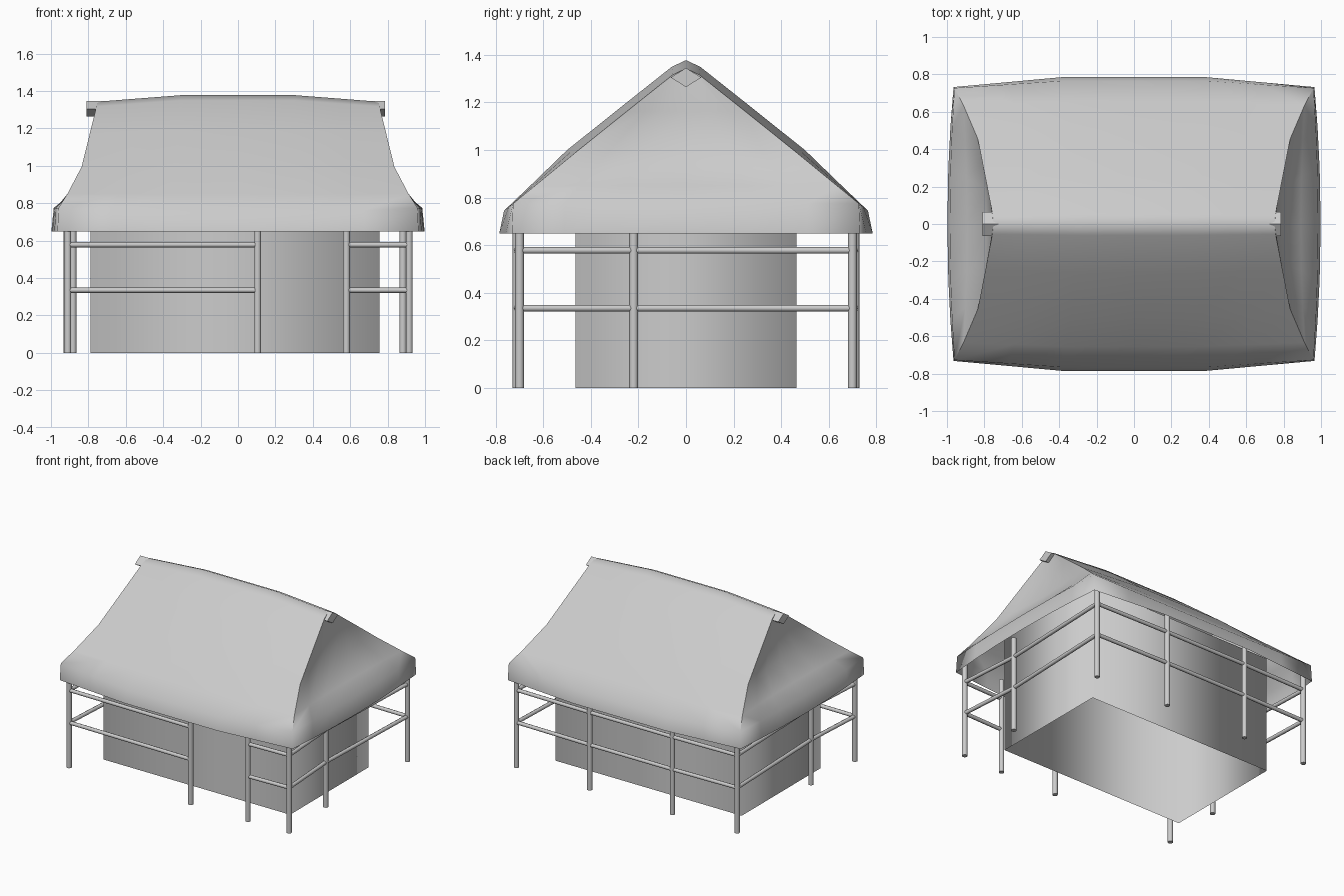
import bpy, bmesh, math
from mathutils import Vector

cube = bpy.data.objects.get("Cube")
if cube:
    bpy.data.objects.remove(cube, do_unlink=True)

grey = bpy.data.materials.new("plain_grey")
grey.use_nodes = True
grey.diffuse_color = (0.6, 0.6, 0.6, 1)
grey.node_tree.nodes["Principled BSDF"].inputs["Base Color"].default_value = (0.6, 0.6, 0.6, 1)


def finish(name, bm, angle=40):
    bmesh.ops.remove_doubles(bm, verts=bm.verts, dist=0.0005)
    bmesh.ops.recalc_face_normals(bm, faces=bm.faces)
    mesh = bpy.data.meshes.new(name)
    bm.to_mesh(mesh)
    bm.free()
    mesh.materials.append(grey)
    obj = bpy.data.objects.new(name, mesh)
    bpy.context.collection.objects.link(obj)
    bpy.ops.object.select_all(action='DESELECT')
    obj.select_set(True)
    bpy.context.view_layer.objects.active = obj
    bpy.ops.object.shade_smooth_by_angle(angle=math.radians(angle))
    return obj


def rod(name, a, b, radius, sides=10):
    a, b = Vector(a), Vector(b)
    bm = bmesh.new()
    bmesh.ops.create_cone(bm, cap_ends=True, segments=sides, radius1=radius,
                          radius2=radius, depth=(b - a).length)
    turn = (b - a).to_track_quat('Z', 'Y').to_matrix().to_4x4()
    bmesh.ops.transform(bm, matrix=turn, verts=bm.verts)
    bmesh.ops.translate(bm, vec=(a + b) / 2, verts=bm.verts)
    return finish(name, bm, 50)


def grid(bm, rows):
    rows = [[bm.verts.new(p) for p in row] for row in rows]
    for low, high in zip(rows, rows[1:]):
        for i in range(len(low) - 1):
            bm.faces.new((low[i], low[i + 1], high[i + 1], high[i]))


# Walls: a sleeve open at floor and roof, with softly shaded corners
bm = bmesh.new()
bmesh.ops.create_cube(bm, size=1)
bmesh.ops.delete(bm, geom=[f for f in bm.faces if abs(f.normal.z) > 0.5], context='FACES_ONLY')
bmesh.ops.scale(bm, vec=(1.545, 0.93, 0.88), verts=bm.verts)
bmesh.ops.translate(bm, vec=(-0.015, 0, 0.44), verts=bm.verts)
finish("walls", bm, 95)

# Roof levels: height, corner x, corner y, bulge of gable end, bulge of long side, sag at ends
levels = [
    (0.65, 0.965, 0.732, 0.033, 0.053, 0),
    (0.745, 0.96, 0.727, 0.025, 0.038, -0.03),
    (0.85, 0.912, 0.635, -0.02, 0.02, 0),
    (1.0, 0.836, 0.458, -0.05, 0.042, 0.005),
    (1.19, 0.795, 0.25, -0.035, 0.012, 0.028),
    (1.35, 0.757, 0.055, 0, 0.005, 0.033),
    (1.378, 0.752, 0, 0, 0, 0.035),
]
steps = [-1, -0.7, -0.4, 0, 0.4, 0.7, 1]


def arch(t):
    return 1 if abs(t) <= 0.4 else (1 - abs(t)) / 0.6


bm = bmesh.new()
for side in (-1, 1):
    grid(bm, [[(t * cx, side * (cy + by * arch(t)), z - sag * (1 - arch(t)))
               for t in steps] for z, cx, cy, bx, by, sag in levels])
    gable = [[(side * (cx + bx * (1 - t * t)), t * cy, z - sag)
              for t in steps] for z, cx, cy, bx, by, sag in levels[:-1]]
    grid(bm, gable)
    # Peak of the gable closes on the ridge end
    z, cx, cy, bx, by, sag = levels[-1]
    peak = bm.verts.new((side * cx, 0, z - sag))
    top = [bm.verts.new(p) for p in gable[-1]]
    for i in range(len(top) - 1):
        bm.faces.new((top[i], top[i + 1], peak))
roof = finish("thatched_roof", bm, 40)
# Round off the eave corners and the ridge
for e in roof.data.edges:
    ends = [roof.data.vertices[v].co for v in e.vertices]
    on_eave = all(p.z < 0.78 for p in ends)
    on_ridge = all(abs(p.y) < 0.001 and p.z > 1.3 for p in ends)
    if on_eave or on_ridge:
        e.use_edge_sharp = False

# Diamond ridge pole poking out under the peak
pole = rod("ridge_pole", (-0.81, 0, 0), (0.785, 0, 0), 0.064, 4)
pole.scale.z = 0.63
pole.location.z = 1.305

# Veranda posts, counter-clockwise from the entrance
ring = [(0.58, -0.71), (0.915, -0.7), (0.882, -0.22), (0.915, 0.7), (0.3, 0.71),
        (-0.385, 0.71), (-0.915, 0.7), (-0.882, -0.22), (-0.91, -0.7), (0.105, -0.71)]
for x, y in ring:
    rod("veranda_post", (x, y, 0), (x, y, 0.72), 0.019)

# Two rails between neighbouring posts, leaving the entrance open
for a, b in zip(ring, ring[1:]):
    for z in (0.335, 0.578):
        rod("veranda_rail", (*a, z), (*b, z), 0.014, 8)
